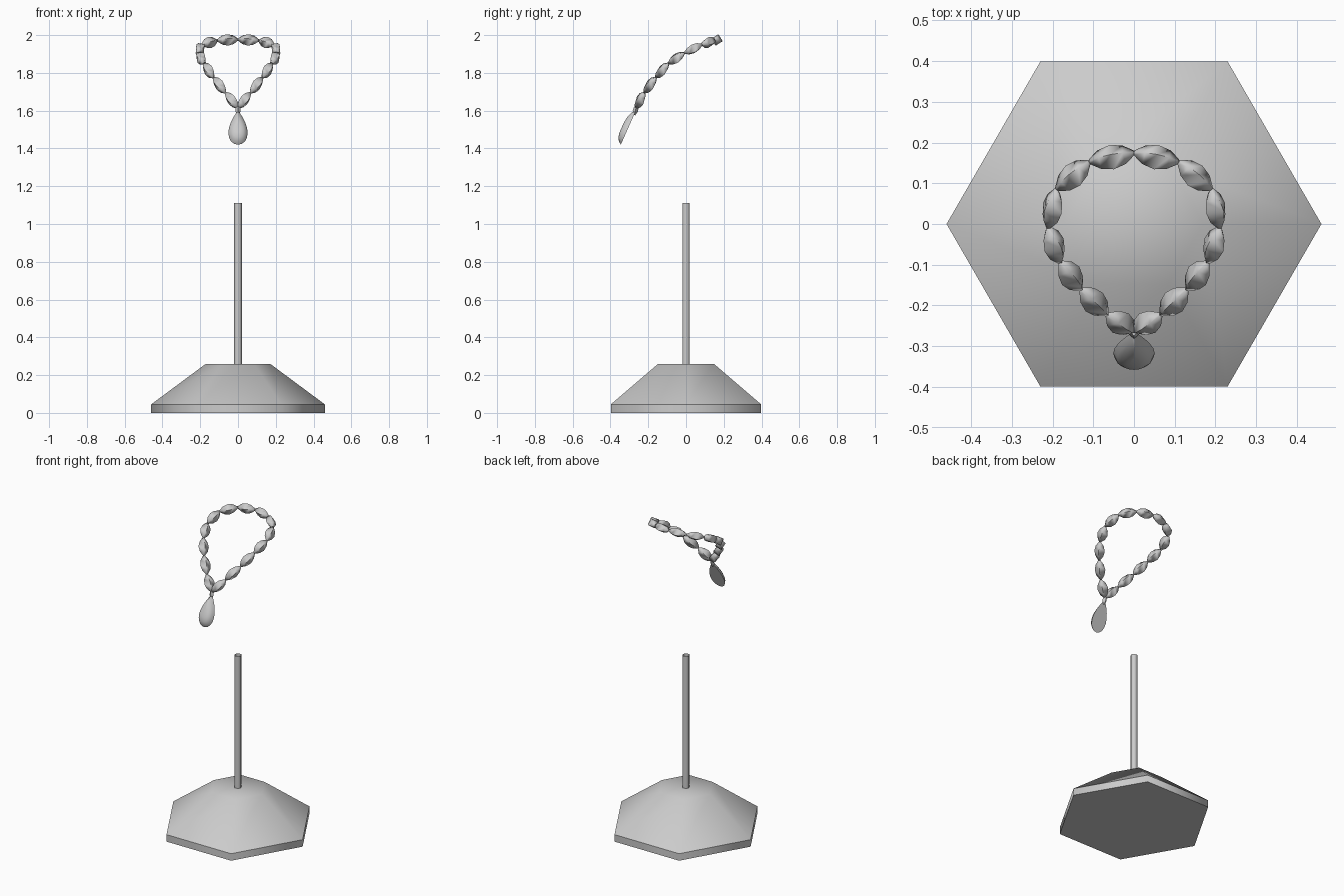
import bpy, bmesh, math
from mathutils import Vector, Matrix

cube = bpy.data.objects.get("Cube")
if cube:
    bpy.data.objects.remove(cube, do_unlink=True)

grey = bpy.data.materials.new("plain grey")
grey.use_nodes = True
GREY = (0.6, 0.6, 0.6, 1)
grey.diffuse_color = GREY
grey.node_tree.nodes["Principled BSDF"].inputs["Base Color"].default_value = GREY


def finish(name, bm, angle):
    """Turn a bmesh into a smooth object whose edges above the angle stay sharp."""
    bmesh.ops.recalc_face_normals(bm, faces=bm.faces)
    mesh = bpy.data.meshes.new(name)
    bm.to_mesh(mesh)
    bm.free()
    mesh.materials.append(grey)
    obj = bpy.data.objects.new(name, mesh)
    bpy.context.collection.objects.link(obj)
    bpy.ops.object.select_all(action='DESELECT')
    obj.select_set(True)
    bpy.context.view_layer.objects.active = obj
    bpy.ops.object.shade_smooth_by_angle(angle=math.radians(angle))
    return obj


def lathe(bm, profile, sides, turn=0.0, matrix=Matrix(), caps=(True, True)):
    """Rings of (radius, height) joined into a tube, with optional end caps."""
    rings = []
    for r, z in profile:
        angles = [turn + math.tau * i / sides for i in range(sides)]
        rings.append([bm.verts.new(matrix @ Vector((r * math.cos(a), r * math.sin(a), z)))
                      for a in angles])
    for low, high in zip(rings, rings[1:]):
        for i in range(sides):
            j = (i + 1) % sides
            bm.faces.new((low[i], low[j], high[j], high[i]))
    for ring, cap in zip((rings[0], rings[-1]), caps):
        if cap:
            bm.faces.new(ring)


# Hexagonal foot: low plinth wall and a sloped upper part
bm = bmesh.new()
lathe(bm, [(0.46, 0), (0.46, 0.045)], 6, caps=(True, False))
finish("base_plinth", bm, 65)
bm = bmesh.new()
lathe(bm, [(0.46, 0.045), (0.17, 0.26)], 6, caps=(False, True))
finish("base_slope", bm, 45)

# Open hexagonal tube
bm = bmesh.new()
lathe(bm, [(0.022, 0.26), (0.022, 1.11)], 6, caps=(False, False))
finish("pole", bm, 65)

# Half of the chain, from the back middle to the front middle
CHAIN = [Vector(p) for p in (
    (0, 0.175, 1.977), (0.11, 0.153, 1.972), (0.19, 0.085, 1.95), (0.211, -0.009, 1.905),
    (0.181, -0.094, 1.85), (0.13, -0.16, 1.775), (0.066, -0.222, 1.695), (0, -0.264, 1.615))]
BEAD = [(0.006, -0.5), (0.024, -0.27), (0.031, 0), (0.024, 0.27), (0.006, 0.5)]


def bead_matrix(start, end, up):
    along = (end - start).normalized()
    side = along.cross(up).normalized()
    out = side.cross(along)
    return Matrix.Translation((start + end) / 2) @ Matrix((side, out, along)).transposed().to_4x4()


# Four-sided beads, squared to the surface the chain lies on
for side_name, sx in (("left", 1), ("right", -1)):
    for n, (a, b) in enumerate(zip(CHAIN, CHAIN[1:]), 1):
        a, b = (Vector((p.x * sx, p.y, p.z)) for p in (a, b))
        slope = 0.45 + 0.12 * n
        up = Vector((0, -math.sin(slope), math.cos(slope)))
        length = (b - a).length
        bm = bmesh.new()
        lathe(bm, [(r, t * length) for r, t in BEAD], 4, math.pi / 4, bead_matrix(a, b, up))
        finish(f"{side_name}_bead_{n}", bm, 80)

# Teardrop pendant: flat back, domed front, leaning forward at the bottom
top, bottom = Vector((0, -0.265, 1.6)), Vector((0, -0.345, 1.42))
down = (bottom - top).normalized()
front = Vector((0, down.z, -down.y))
size = (bottom - top).length
bm = bmesh.new()
rings = []
for scale, depth in ((1, 0), (0.85, 0.017), (0.6, 0.028), (0.3, 0.033)):
    ring = []
    for i in range(20):
        a = math.tau * i / 20
        x = 0.065 * math.sin(a) * math.sin(a / 2) ** 0.9
        v = size * (1 - math.cos(a)) / 2
        v = 0.6 * size + (v - 0.6 * size) * scale
        ring.append(bm.verts.new(top + Vector((x * scale, 0, 0)) + down * v + front * depth))
    rings.append(ring)
for low, high in zip(rings, rings[1:]):
    for i in range(20):
        j = (i + 1) % 20
        bm.faces.new((low[i], low[j], high[j], high[i]))
bm.faces.new(rings[0])
bm.faces.new(rings[-1])
finish("pendant", bm, 50)

# Small link between chain and pendant
bm = bmesh.new()
link_end = top + down * 0.02
lathe(bm, [(0.012, -0.022), (0.014, 0), (0.006, 0.022)], 4, 0,
      bead_matrix(CHAIN[-1], link_end, front))
finish("pendant_link", bm, 80)
